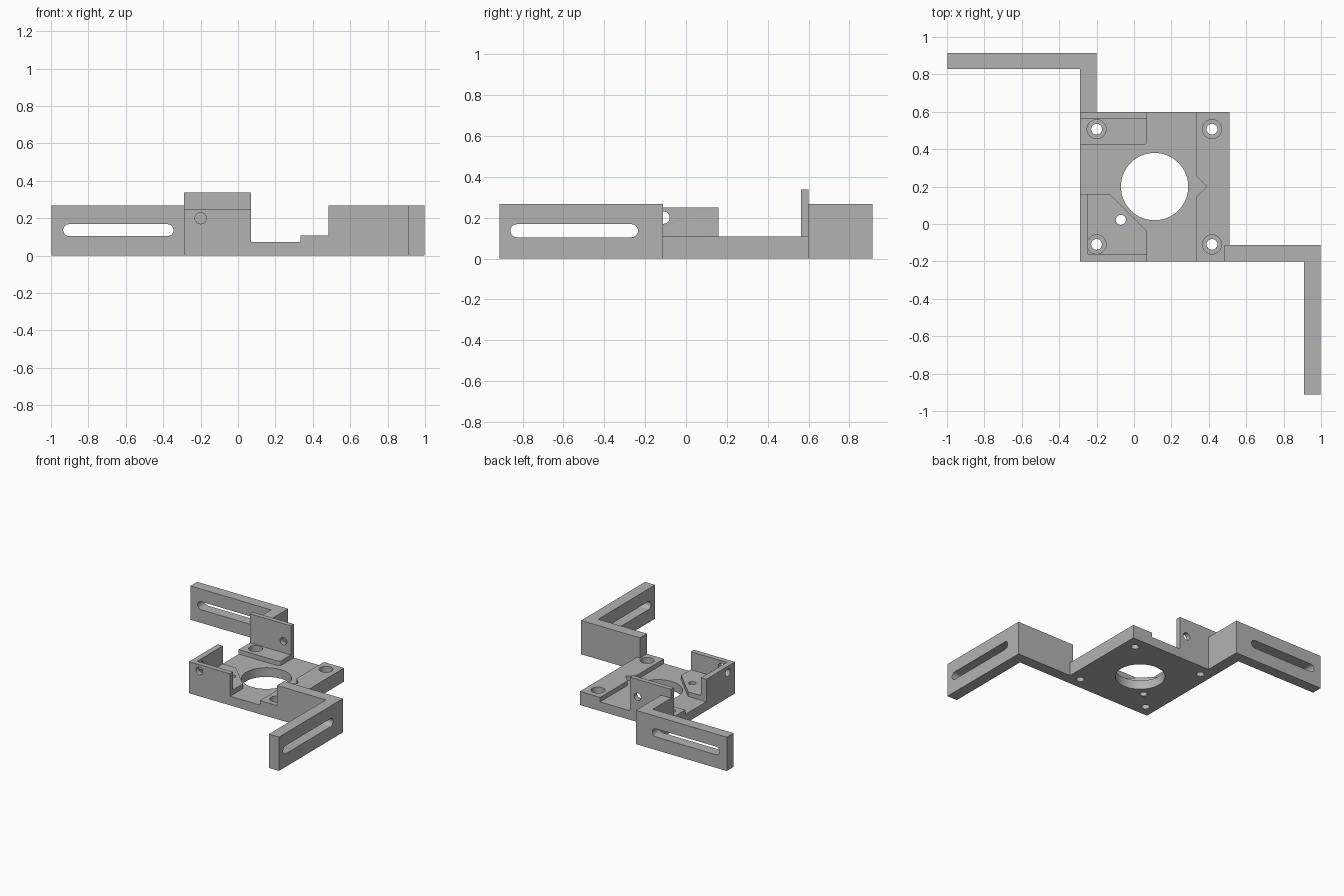
import bpy, bmesh, math
from mathutils import Matrix, Vector

if "Cube" in bpy.data.objects:
    bpy.data.objects.remove(bpy.data.objects["Cube"], do_unlink=True)

grey = bpy.data.materials.new("plain grey")
grey.use_nodes = True
COLOR = (0.45, 0.45, 0.45, 1)
grey.diffuse_color = COLOR
grey.node_tree.nodes["Principled BSDF"].inputs["Base Color"].default_value = COLOR


def prism(name, outline, z0, z1, turn=Matrix()):
    """Extrude a 2D outline from z0 to z1, then apply a transform."""
    bm = bmesh.new()
    face = bm.faces.new([bm.verts.new((x, y, z0)) for x, y in outline])
    ext = bmesh.ops.extrude_face_region(bm, geom=[face])
    bmesh.ops.translate(bm, vec=(0, 0, z1 - z0),
                        verts=[v for v in ext["geom"] if isinstance(v, bmesh.types.BMVert)])
    bmesh.ops.transform(bm, matrix=turn, verts=bm.verts)
    bmesh.ops.recalc_face_normals(bm, faces=bm.faces)
    mesh = bpy.data.meshes.new(name)
    bm.to_mesh(mesh)
    bm.free()
    mesh.materials.append(grey)
    obj = bpy.data.objects.new(name, mesh)
    bpy.context.collection.objects.link(obj)
    return obj


def box(name, x0, x1, y0, y1, z0, z1):
    return prism(name, [(x0, y0), (x1, y0), (x1, y1), (x0, y1)], z0, z1)


def arc(cx, cy, r, start, end, n):
    angles = [math.radians(start + (end - start) * i / n) for i in range(n + 1)]
    return [(cx + r * math.cos(a), cy + r * math.sin(a)) for a in angles]


def circle(cx, cy, r, n=32):
    return arc(cx, cy, r, 0, 360, n)[:-1]


def slot(a0, a1, z, r):
    return arc(a0 + r, z, r, 90, 270, 12) + arc(a1 - r, z, r, -90, 90, 12)


# Turn an (across, height) outline so that it is extruded along y or x
ALONG_Y = Matrix(((1, 0, 0, 0), (0, 0, 1, 0), (0, 1, 0, 0), (0, 0, 0, 1)))
ALONG_X = Matrix(((0, 0, 1, 0), (1, 0, 0, 0), (0, 1, 0, 0), (0, 0, 0, 1)))

LEFT, RIGHT, FRONT, BACK = -0.29, 0.51, -0.2, 0.6
INNER, STRIP = 0.07, 0.333          # ends of the walls and start of the raised strip
FLOOR, PAD, ARM = 0.072, 0.108, 0.268

# Square mounting plate
bracket = box("motor_bracket", LEFT, RIGHT, FRONT, BACK, 0, FLOOR)

# Raised strip with a notch, and the two raised corner pads
parts = [
    prism("raised_strip", [(STRIP, FRONT), (RIGHT, FRONT), (RIGHT, BACK), (STRIP, BACK),
                           (STRIP, 0.256), (0.389, 0.2), (STRIP, 0.144)], 0, PAD),
    prism("rear_pad", [(LEFT, BACK), (LEFT, 0.423)]
          + arc(INNER - 0.02, 0.443, 0.02, -90, 0, 6) + [(INNER, BACK)], 0, PAD),
    prism("front_pad", [(LEFT, FRONT), (INNER, FRONT), (INNER, -0.04),
                        (-0.13, 0.16), (LEFT, 0.16)], 0, PAD),
    # Upright walls
    box("rear_wall", LEFT, INNER, 0.563, BACK, 0, 0.338),
    prism("corner_wall", [(LEFT, FRONT), (INNER, FRONT), (INNER, -0.16), (-0.245, -0.16),
                          (-0.245, 0.16), (LEFT, 0.16)], 0, 0.25),
    # L-shaped slotted arms
    prism("front_arm", [(0.483, FRONT), (0.91, FRONT), (0.91, -0.912), (0.998, -0.912),
                        (0.998, -0.112), (0.483, -0.112)], 0, ARM),
    prism("rear_arm", [(LEFT, BACK - 0.004), (-0.2, BACK - 0.004), (-0.2, 0.914),
                       (-0.998, 0.914), (-0.998, 0.829), (LEFT, 0.829)], 0, ARM),
]

# Holes and slots
cuts = [
    prism("centre_hole", circle(0.11, 0.2, 0.18, 64), -0.1, 0.2),
    prism("small_hole", circle(-0.07, 0.022, 0.027), -0.1, 0.2),
    prism("front_wall_hole", circle(-0.2, 0.2, 0.03), -0.25, -0.13, ALONG_Y),
    prism("rear_wall_hole", circle(0.005, 0.2, 0.03), 0.5, 0.7, ALONG_Y),
    prism("side_wall_hole", circle(-0.11, 0.2, 0.03), -0.35, -0.22, ALONG_X),
    prism("rear_arm_slot", slot(-0.935, -0.345, 0.136, 0.032), 0.75, 1, ALONG_Y),
    prism("front_arm_slot", slot(-0.86, -0.235, 0.136, 0.032), 0.85, 1.1, ALONG_X),
]
for x in (-0.2, 0.417):
    for y in (-0.109, 0.507):
        cuts.append(prism("screw_hole", circle(x, y, 0.029), -0.1, 0.2))
        cuts.append(prism("screw_recess", circle(x, y, 0.051), 0.055, 0.15))

# Fuse the parts, cut the openings and remove the helpers
for operation, helpers in (("UNION", parts), ("DIFFERENCE", cuts)):
    for helper in helpers:
        helper.hide_render = True
        mod = bracket.modifiers.new(helper.name, "BOOLEAN")
        mod.operation, mod.solver, mod.object = operation, "EXACT", helper

bpy.context.view_layer.update()
final = bpy.data.meshes.new_from_object(
    bracket.evaluated_get(bpy.context.evaluated_depsgraph_get()))
bracket.modifiers.clear()
bracket.data = final
for helper in parts + cuts:
    bpy.data.objects.remove(helper, do_unlink=True)

bpy.ops.object.select_all(action="DESELECT")
bracket.select_set(True)
bpy.context.view_layer.objects.active = bracket
bpy.ops.object.shade_smooth_by_angle(angle=math.radians(30))
